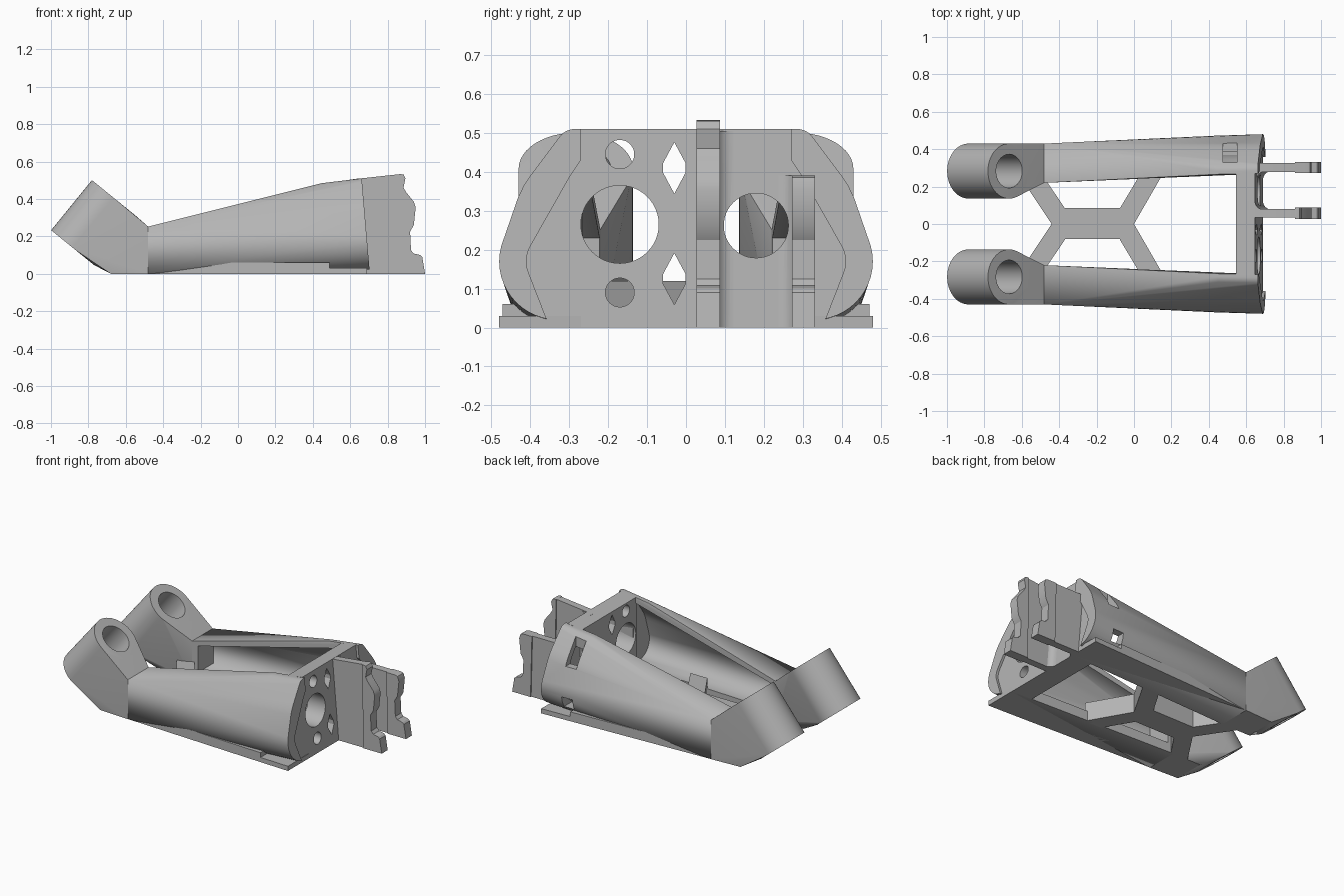
import bpy
import bmesh
from math import cos, sin, pi, radians
from mathutils import Vector

cube = bpy.data.objects.get("Cube")
if cube:
    bpy.data.objects.remove(cube, do_unlink=True)

grey = bpy.data.materials.new("plain_grey")
grey.use_nodes = True
tone = (0.46, 0.46, 0.46, 1)
grey.diffuse_color = tone
grey.node_tree.nodes["Principled BSDF"].inputs["Base Color"].default_value = tone


def finish(name, bm):
    """Turn a bmesh into a named object."""
    bmesh.ops.recalc_face_normals(bm, faces=bm.faces)
    mesh = bpy.data.meshes.new(name)
    bm.to_mesh(mesh)
    bm.free()
    mesh.materials.append(grey)
    obj = bpy.data.objects.new(name, mesh)
    bpy.context.collection.objects.link(obj)
    return obj


def hull(name, points):
    """Convex solid around a set of points."""
    bm = bmesh.new()
    for p in points:
        bm.verts.new(p)
    bmesh.ops.convex_hull(bm, input=bm.verts)
    loose = [v for v in bm.verts if not v.link_faces]
    bmesh.ops.delete(bm, geom=loose, context="VERTS")
    bmesh.ops.dissolve_limit(bm, angle_limit=radians(0.5), verts=bm.verts, edges=bm.edges)
    return finish(name, bm)


def prism(name, outline, place, lo, hi):
    """Extrude a flat outline; place(a, b, depth) gives the 3D point."""
    bm = bmesh.new()
    near = [bm.verts.new(place(a, b, lo)) for a, b in outline]
    far = [bm.verts.new(place(a, b, hi)) for a, b in outline]
    bm.faces.new(near)
    bm.faces.new(far)
    n = len(outline)
    for i in range(n):
        j = (i + 1) % n
        bm.faces.new((near[i], near[j], far[j], far[i]))
    return finish(name, bm)


def along_x(a, b, d):
    return (d, a, b)


def along_y(a, b, d):
    return (a, d, b)


def along_z(a, b, d):
    return (a, b, d)


def circle(cy, cz, r, n=48):
    return [(cy + r * cos(2 * pi * i / n), cz + r * sin(2 * pi * i / n)) for i in range(n)]


def box(name, x, y, z):
    return prism(name, [(x[0], y[0]), (x[1], y[0]), (x[1], y[1]), (x[0], y[1])], along_z, *z)


def cut(obj, cutter, keep=False):
    """Subtract a cutter from an object."""
    cutter.hide_render = True
    mod = obj.modifiers.new("cut", "BOOLEAN")
    mod.operation = "DIFFERENCE"
    mod.solver = "EXACT"
    mod.object = cutter
    bpy.context.view_layer.objects.active = obj
    bpy.ops.object.modifier_apply(modifier=mod.name)
    if not keep:
        bpy.data.objects.remove(cutter, do_unlink=True)


def rim_x(z):
    return 0.705 - 0.085 * z


def plate_x(z):
    return 0.69 - 0.085 * z


parts = []
axis = Vector((0.631, 0, 0.776)).normalized()
across = Vector((axis.z, 0, -axis.x))


def tube_ring(side, centre, r):
    c = Vector((centre[0], 0.283 * side, centre[1]))
    return [c + across * a + Vector((0, b, 0)) for a, b in circle(0, 0, r)]


# Both sides: tilted sleeve, hollow side shell and base rail
for side, word in ((1, "left"), (-1, "right")):
    # Sleeve blending into a square block
    pts = tube_ring(side, (-0.885, 0.14), 0.147) + tube_ring(side, (-0.667, 0.408), 0.147)
    block = [(-0.48, y * side, z) for y in (0.22, 0.43) for z in (0, 0.252)]
    pts += block + [(-0.68, 0.22 * side, 0), (-0.68, 0.42 * side, 0)]
    sleeve = hull(word + "_sleeve", pts)
    bore = hull("bore", tube_ring(side, (-1.01, -0.01), 0.09)
                + tube_ring(side, (-0.54, 0.564), 0.09))
    cut(sleeve, bore)
    parts.append(sleeve)

    # Outer skin of the shell, flat on its inner side
    end = circle(0.33, 0.17, 0.15) + circle(0.2, 0.24, 0.25) + circle(0.285, 0.46, 0.05)
    end = [(y, z) for y, z in end if y > 0.27 and z > 0] + [(0.27, 0.51), (0.27, 0)]
    skin = [(rim_x(z), y * side, z) for y, z in end]
    skin += [(0.45, y * side * 0.985, z * 0.95) for y, z in end]
    shell = hull(word + "_shell", block + skin)

    # Hollow, open toward the middle
    inner = circle(0.33, 0.17, 0.1) + circle(0.2, 0.25, 0.2) + circle(0.28, 0.445, 0.02)
    inner = [(y, z) for y, z in inner if z > 0.065] + [(0.1, 0.465), (0.1, 0.065)]
    hollow = [(0.56, y * side, z) for y, z in inner]
    hollow += [(-0.44, y * side, z) for y in (0.1, 0.38) for z in (0.06, 0.23)]
    cut(shell, hull("hollow", hollow))

    # Recess that leaves a raised rim on the end
    rim = circle(0.33, 0.17, 0.08) + [(0.2, 0.43), (0.27, 0.43), (0.3, 0.385),
                                      (0.33, -0.05), (0.2, -0.05)]
    recess = [(plate_x(z), y * side, z) for y, z in rim]
    recess += [(0.8, y * side, z) for y, z in rim]
    cut(shell, hull("recess", recess))
    if side == 1:
        cut(shell, box("upper_slot", (0.475, 0.55), (0.33, 0.44), (0.32, 0.6)))
        cut(shell, box("lower_slot", (0.475, 0.55), (0.37, 0.6), (0.07, 0.14)))
    parts.append(shell)

    # Base rail, thinner near the end plate
    long_rail = [(-0.68, 0.22), (-0.68, 0.42), (0.49, 0.472), (0.49, 0.268)]
    thin_rail = [(0.49, 0.268), (0.49, 0.472), (0.69, 0.48), (0.69, 0.27)]
    for name, outline, top in (("rail", long_rail, 0.06), ("rail_tip", thin_rail, 0.03)):
        outline = [(x, y * side) for x, y in outline]
        parts.append(prism(word + "_" + name, outline, along_z, 0, top))

    # Diagonal brace arms
    back_arm = [(-0.44, 0), (-0.6, 0.24), (-0.475, 0.24), (-0.37, 0.085), (-0.37, 0)]
    front_arm = [(0, 0), (0.15, 0.26), (0.03, 0.26), (-0.075, 0.085), (-0.075, 0)]
    for name, outline in (("back", back_arm), ("front", front_arm)):
        outline = [(x, y * side) for x, y in outline]
        parts.append(prism(word + "_" + name + "_brace_arm", outline, along_z, 0, 0.12))

parts.append(box("brace_bar", (-0.38, -0.07), (-0.08, 0.085), (0, 0.12)))

# Leaning end plate with holes
ys = (-0.275, 0.275)
end_plate = hull("end_plate", [(0.545, y, z) for y in ys for z in (0, 0.495)]
                 + [(plate_x(z), y, z) for y in ys for z in (0, 0.51)])
for y, z, r in ((-0.17, 0.265, 0.1), (-0.17, 0.445, 0.037), (-0.17, 0.09, 0.037)):
    cut(end_plate, prism("hole", circle(y, z, r), along_x, 0.4, 0.9))
for z in (0.41, 0.125):
    gem = [(-0.03, z + 0.066), (-0.001, z + 0.012), (-0.001, z - 0.012),
           (-0.03, z - 0.066), (-0.059, z - 0.012), (-0.059, z + 0.012)]
    cut(end_plate, prism("gem_hole", gem, along_x, 0.4, 0.9))
port = prism("port", circle(0.18, 0.262, 0.083), along_x, 0.4, 0.9)
cut(end_plate, port, keep=True)
parts.append(end_plate)

# Hooked lugs, thicker along their free edge
hook = [(0.895, 0.51), (0.885, 0.46), (0.9, 0.435), (0.94, 0.385), (0.95, 0.355),
        (0.94, 0.26), (0.92, 0.225), (0.925, 0.125), (0.94, 0.108), (0.975, 0.1),
        (0.985, 0.09), (1.0, 0.0)]
for name, y, top, inward in (("tall", 0.057, 0.53, 1), ("short", 0.302, 0.39, -1)):
    edge = [p for p in hook if p[1] < top]
    if top > 0.5:
        head = [(0.64, 0.508), (0.87, 0.533), (0.886, 0.53)]
        tip_head = [(0.86, 0.532), (0.87, 0.533), (0.886, 0.53)]
    else:
        head, tip_head = [(0.64, top), (0.925, top)], [(0.86, top), (0.925, top)]
    parts.append(prism(name + "_lug", head + edge + [(0.64, 0)], along_y, y - 0.023, y + 0.023))
    parts.append(prism(name + "_lug_edge", tip_head + edge + [(0.87, 0)],
                       along_y, y - 0.03, y + 0.03))
    # Curved fillet where the lug meets the plate
    r = 0.045
    root = y + 0.02 * inward
    curve = [(r - r * sin(t * pi / 16), (r - r * cos(t * pi / 16)) * inward) for t in range(9)]
    outline = [(-0.04, 0), (-0.04, r * inward)] + [(a, b) for a, b in reversed(curve)]
    fillet = prism(name + "_lug_fillet", outline,
                   lambda a, b, z, root=root: (plate_x(z) + a, root + b, z), 0, min(top, 0.505))
    cut(fillet, port, keep=True)
    parts.append(fillet)
bpy.data.objects.remove(port, do_unlink=True)

# Smooth the curved walls, keep edges crisp
bpy.ops.object.select_all(action="DESELECT")
for obj in parts:
    obj.select_set(True)
bpy.context.view_layer.objects.active = parts[0]
bpy.ops.object.shade_smooth_by_angle(angle=radians(25))
